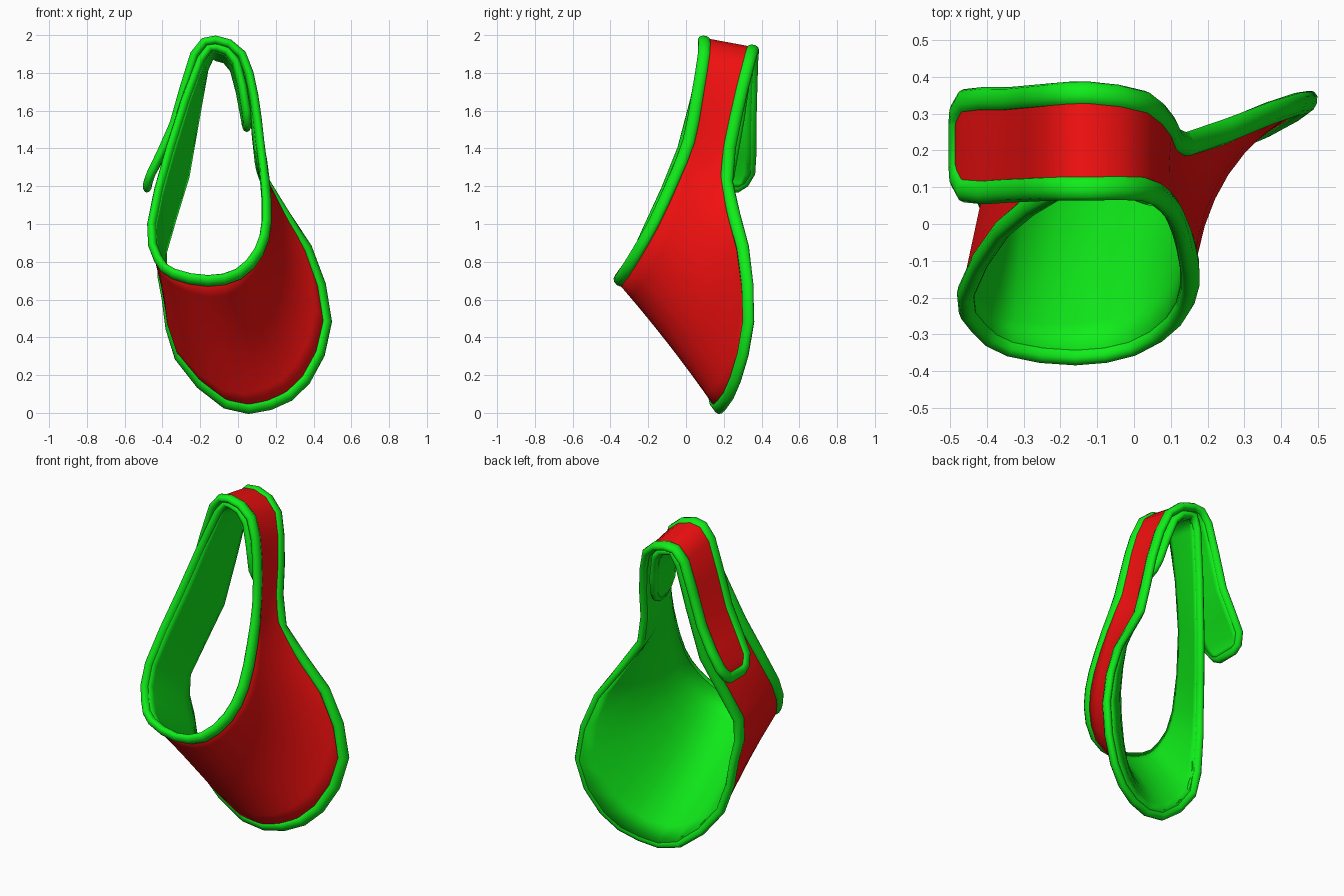
import bpy
from math import cos, sin, pi, exp
from mathutils import Vector

if "Cube" in bpy.data.objects:
    bpy.data.objects.remove(bpy.data.objects["Cube"])


def material(name, color):
    m = bpy.data.materials.new(name)
    m.diffuse_color = color
    m.use_nodes = True
    m.node_tree.nodes["Principled BSDF"].inputs["Base Color"].default_value = m.diffuse_color
    return m


red = material("red_fabric", (0.9, 0.005, 0.005, 1))
green = material("green_fabric", (0.005, 0.85, 0.01, 1))

# Paired control points: (front edge xyz, back edge xyz) along the band
inner_strap = [
    (.050, .13, 1.53, .045, .20, 1.52),
    (.045, .075, 1.60, .035, .255, 1.58),
    (-.01, .095, 1.86, -.02, .315, 1.82),
    (-.11, .10, 1.935, -.11, .33, 1.885),
    (-.20, .095, 1.87, -.18, .32, 1.82),
    (-.36, -.02, 1.40, -.28, .23, 1.25),
]
body = [
    (-.458, -.19, 1.00, -.40, .08, .85),
    (-.425, -.275, .82, -.38, .09, .60),
    (-.34, -.335, .74, -.31, .115, .29),
    (-.16, -.36, .705, -.06, .155, .045),
    (.00, -.335, .74, .17, .195, .04),
    (.11, -.26, .86, .36, .265, .17),
    (.15, -.17, 1.02, .475, .335, .48),
    (.14, -.07, 1.24, .37, .305, .87),
]
outer_strap = [
    (.115, .01, 1.44, .145, .22, 1.22),
    (.085, .055, 1.68, .095, .27, 1.57),
    (.02, .09, 1.90, .03, .335, 1.84),
    (-.12, .09, 1.975, -.12, .36, 1.925),
    (-.23, .09, 1.90, -.23, .355, 1.86),
    (-.34, .085, 1.53, -.34, .345, 1.50),
    (-.46, .085, 1.27, -.46, .34, 1.27),
    (-.48, .15, 1.20, -.48, .28, 1.20),
]


def resample(pts, steps):
    """Catmull-Rom resampling of a point list."""
    out = []
    for i in range(len(pts) - 1):
        p0, p1, p2 = pts[max(i - 1, 0)], pts[i], pts[i + 1]
        p3 = pts[min(i + 2, len(pts) - 1)]
        for s in range(steps):
            t = s / steps
            out.append(0.5 * (2 * p1 + (p2 - p0) * t
                              + (2 * p0 - 5 * p1 + 4 * p2 - p3) * t * t
                              + (3 * p1 - p0 - 3 * p2 + p3) * t ** 3))
    return out + [pts[-1]]


def make_object(name, verts, faces, mats):
    mesh = bpy.data.meshes.new(name)
    mesh.from_pydata(verts, [], faces)
    for m in mats:
        mesh.materials.append(m)
    mesh.shade_smooth()
    ob = bpy.data.objects.new(name, mesh)
    bpy.context.collection.objects.link(ob)
    return ob


rows = inner_strap + body + outer_strap
front = resample([Vector(r[:3]) for r in rows], 2)
back = resample([Vector(r[3:]) for r in rows], 2)
n = len(front)

# Fabric band: lofted sheet, hollowed on the right of the pouch
CROSS = 8
w = CROSS + 1
verts = []
for i, (f, b) in enumerate(zip(front, back)):
    sag = Vector((-.07, .06, 0)) * exp(-((i - 23) / 3) ** 2 / 2)
    for j in range(w):
        t = j / CROSS
        verts.append(f.lerp(b, t) + sag * 4 * t * (1 - t))
faces = [(i * w + j, i * w + j + 1, (i + 1) * w + j + 1, (i + 1) * w + j)
         for i in range(n - 1) for j in range(CROSS)]
band = make_object("fabric_band", verts, faces, [red, green])
sol = band.modifiers.new("lining", 'SOLIDIFY')
sol.thickness = 0.036
sol.offset = -0.37
sol.material_offset = 1
sol.material_offset_rim = 1

# Edge piping: closed oval tube lying flat on the sheet outline
across = [(b - f).normalized() for f, b in zip(front, back)]
along = [((front[min(i + 1, n - 1)] + back[min(i + 1, n - 1)])
          - (front[max(i - 1, 0)] + back[max(i - 1, 0)])).normalized() for i in range(n)]
normals = [a.cross(l).normalized() for a, l in zip(across, along)]
outline = front + back[::-1]
normals = normals + normals[::-1]
SIDES, WIDE, THICK = 10, 0.034, 0.024
tube = []
m = len(outline)
for k, p in enumerate(outline):
    tangent = (outline[(k + 1) % m] - outline[k - 1]).normalized()
    side = normals[k].cross(tangent).normalized()
    up = tangent.cross(side)
    # keep the outer rim in place while widening towards the fabric
    mid = front[k] if k < n else back[m - 1 - k]
    other = back[k] if k < n else front[m - 1 - k]
    p = p + (other - mid).normalized() * 0.007
    for s in range(SIDES):
        a = 2 * pi * s / SIDES
        tube.append(p + side * WIDE * cos(a) + up * THICK * sin(a))
quads = [(k * SIDES + s, k * SIDES + (s + 1) % SIDES,
          (k + 1) % m * SIDES + (s + 1) % SIDES, (k + 1) % m * SIDES + s)
         for k in range(m) for s in range(SIDES)]
piping = make_object("edge_piping", tube, quads, [green])

# Make the tube's faces point outward
import bmesh
bm = bmesh.new()
bm.from_mesh(piping.data)
bmesh.ops.recalc_face_normals(bm, faces=bm.faces)
bm.to_mesh(piping.data)
bm.free()
